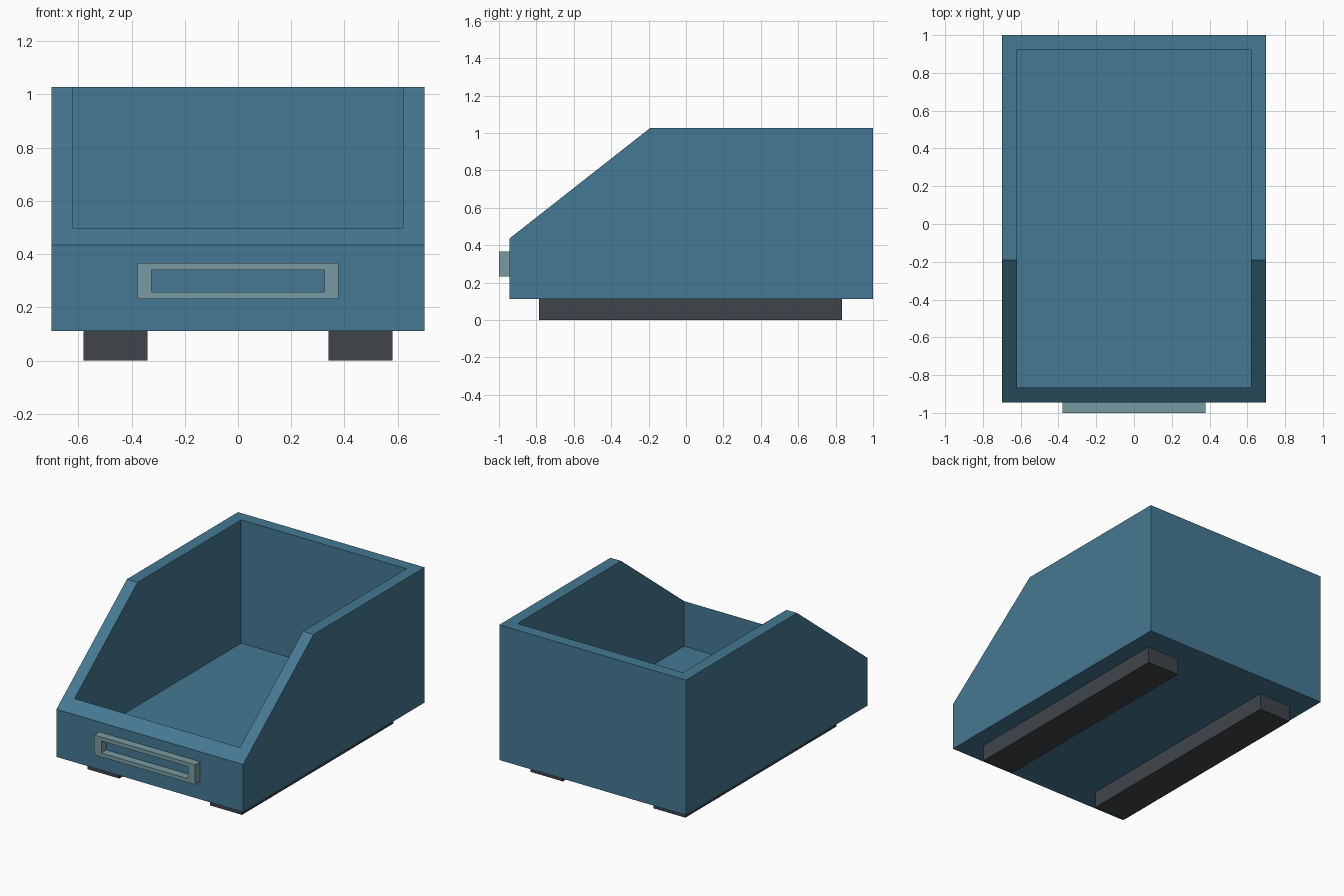
import bpy, bmesh

if "Cube" in bpy.data.objects:
    bpy.data.objects.remove(bpy.data.objects["Cube"])

TOP, BASE, WALL, HALF = 1.028, 0.112, 0.08, 0.70
FRONT, BACK, KINK, LIP = -0.945, 1.0, -0.19, 0.435


def material(name, rgb):
    m = bpy.data.materials.new(name)
    m.diffuse_color = (*rgb, 1)
    m.use_nodes = True
    m.node_tree.nodes["Principled BSDF"].inputs["Base Color"].default_value = m.diffuse_color
    return m


def add_object(name, bm, mat):
    bmesh.ops.recalc_face_normals(bm, faces=bm.faces)
    me = bpy.data.meshes.new(name)
    bm.to_mesh(me)
    bm.free()
    me.materials.append(mat)
    ob = bpy.data.objects.new(name, me)
    bpy.context.collection.objects.link(ob)
    return ob


def box(name, lo, hi, mat):
    bm = bmesh.new()
    bmesh.ops.create_cube(bm, size=1)
    for v in bm.verts:
        v.co = [(a + b) / 2 + c * (b - a) for a, b, c in zip(lo, hi, v.co)]
    return add_object(name, bm, mat)


blue = material("blue_plastic", (0.06, 0.19, 0.29))
pale = material("pale_trim", (0.19, 0.33, 0.36))
dark = material("dark_rubber", (0.05, 0.06, 0.07))

# Open bin: outer and inner side profiles (y, z), joined along a sloping rim
lip_in = LIP + WALL * (TOP - LIP) / (KINK - FRONT)
outer = [(FRONT, BASE), (BACK, BASE), (BACK, TOP), (KINK, TOP), (FRONT, LIP)]
inner = [(FRONT + WALL, BASE + WALL), (BACK - WALL, BASE + WALL),
         (BACK - WALL, TOP), (KINK, TOP), (FRONT + WALL, lip_in)]
bm = bmesh.new()
shells = []
for profile, half in ((outer, HALF), (inner, HALF - WALL)):
    left, right = [[bm.verts.new((s * half, y, z)) for y, z in profile] for s in (-1, 1)]
    bm.faces.new(left)
    bm.faces.new(right)
    for a, b in ((0, 1), (1, 2), (4, 0)):
        bm.faces.new((left[a], left[b], right[b], right[a]))
    shells.append((left, right))
(ol, orr), (il, ir) = shells
for o, i in ((ol, il), (orr, ir)):
    for a, b in ((2, 3), (3, 4)):
        bm.faces.new((o[a], o[b], i[b], i[a]))
for k in (2, 4):
    bm.faces.new((ol[k], orr[k], ir[k], il[k]))
add_object("bin_body", bm, blue)

# Label frame on the front: rectangular ring extruded forward
bm = bmesh.new()
rings = []
for y in (-1.0, FRONT):
    for hx, hz in ((0.378, 0.0675), (0.325, 0.041)):
        rings.append([bm.verts.new((sx * hx, y, 0.30 + sz * hz))
                      for sx, sz in ((-1, -1), (1, -1), (1, 1), (-1, 1))])
fo, fi, bo, bi = rings
for p, q in ((fo, fi), (fi, bi), (bi, bo), (bo, fo)):
    for k in range(4):
        n = (k + 1) % 4
        bm.faces.new((p[k], p[n], q[n], q[k]))
add_object("label_frame", bm, pale)

# Runners underneath
for side, s in (("left", -1), ("right", 1)):
    x0, x1 = sorted((s * 0.34, s * 0.58))
    box(side + "_runner", (x0, -0.785, 0), (x1, 0.835, BASE), dark)
